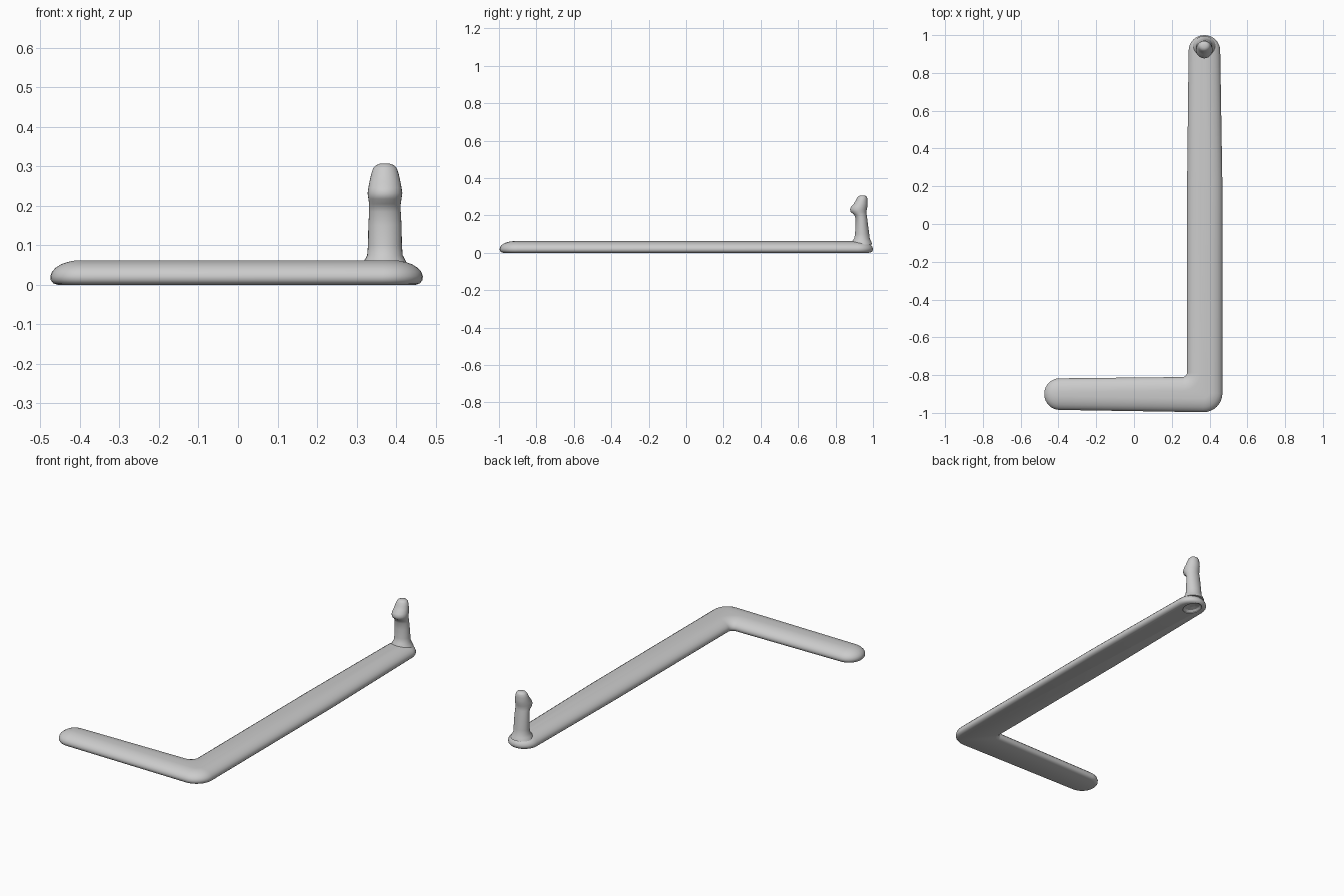
import bpy, bmesh, math
from mathutils import Vector

cube = bpy.data.objects.get("Cube")
if cube:
    bpy.data.objects.remove(cube, do_unlink=True)

grey = bpy.data.materials.new("light grey")
grey.use_nodes = True
grey.diffuse_color = (0.6, 0.6, 0.6, 1)
grey.node_tree.nodes["Principled BSDF"].inputs["Base Color"].default_value = (0.6, 0.6, 0.6, 1)


def loft(name, rings):
    """Skin a stack of equal-length rings and cap both ends."""
    bm = bmesh.new()
    loops = [[bm.verts.new(p) for p in ring] for ring in rings]
    n = len(loops[0])
    for low, high in zip(loops, loops[1:]):
        for i in range(n):
            j = (i + 1) % n
            bm.faces.new((low[i], low[j], high[j], high[i]))
    bm.faces.new(loops[0][::-1])
    bm.faces.new(loops[-1])
    bmesh.ops.recalc_face_normals(bm, faces=bm.faces)
    mesh = bpy.data.meshes.new(name)
    bm.to_mesh(mesh)
    bm.free()
    mesh.materials.append(grey)
    obj = bpy.data.objects.new(name, mesh)
    bpy.context.collection.objects.link(obj)
    return obj


def smooth(obj, degrees):
    bpy.ops.object.select_all(action="DESELECT")
    obj.select_set(True)
    bpy.context.view_layer.objects.active = obj
    bpy.ops.object.shade_smooth_by_angle(angle=math.radians(degrees))


# Outline of the L-shaped bar, counter-clockwise: x, y, corner radius
CORNERS = [(-0.475, -0.983, 0.083), (0.468, -0.998, 0.1), (0.468, 0.2, 0.5),
           (0.455, 1.0, 0.083), (0.29, 1.0, 0.083), (0.281, 0.2, 0.5),
           (0.281, -0.81, -0.025), (-0.475, -0.818, 0.081)]


def outline(inset, z, steps=8):
    """Inset the outline and round each of its corners."""
    pts = [Vector(c[:2]) for c in CORNERS]
    ring = []
    for i, (x, y, radius) in enumerate(CORNERS):
        a = (pts[i] - pts[i - 1]).normalized()
        b = (pts[(i + 1) % len(pts)] - pts[i]).normalized()
        na, nb = Vector((-a.y, a.x)), Vector((-b.y, b.x))
        miter = (na + nb) / (1 + na.dot(nb))
        corner = pts[i] + miter * inset
        r = max(radius - inset, 0.005) if radius > 0 else radius - inset
        center = corner + miter * r
        for s in range(steps + 1):
            t = s / steps
            turn = a.angle_signed(b) * t
            ca, sa = math.cos(-turn), math.sin(-turn)
            n = Vector((na.x * ca - na.y * sa, na.x * sa + na.y * ca))
            p = center - n * r
            ring.append((p.x, p.y, z))
    return ring


# Bar: flat underside, domed upper edges
SECTION = [(0.018, 0.0), (0.007, 0.004), (0.001, 0.012), (0, 0.022), (0.004, 0.033),
           (0.013, 0.043), (0.027, 0.052), (0.045, 0.058), (0.06, 0.061), (0.073, 0.062)]
bar = loft("bar", [outline(inset, z) for inset, z in SECTION])


def ellipse(x, y, z, rx, ry, n=28):
    angles = [2 * math.pi * i / n for i in range(n)]
    return [(x + rx * math.cos(a), y + ry * math.sin(a), z) for a in angles]


# Shallow oval dimple under the peg
dimple = loft("dimple_cutter", [ellipse(0.372, 0.93, z, 0.045 * k, 0.06 * k)
                                for z, k in ((-0.02, 1), (0.004, 0.97), (0.013, 0.75), (0.018, 0.3))])
dimple.hide_render = True
dimple.hide_set(True)
cut = bar.modifiers.new("dimple", "BOOLEAN")
cut.operation = "DIFFERENCE"
cut.object = dimple
smooth(bar, 40)

# Peg with a head that leans toward the front: z, y centre, y radius, x radius
PEG = [(0.045, 0.94, 0.056, 0.06), (0.062, 0.939, 0.051, 0.052), (0.075, 0.941, 0.042, 0.045),
       (0.1, 0.942, 0.038, 0.043), (0.15, 0.94, 0.033, 0.042), (0.185, 0.938, 0.031, 0.04),
       (0.205, 0.932, 0.034, 0.04), (0.218, 0.923, 0.042, 0.042), (0.232, 0.922, 0.045, 0.044),
       (0.246, 0.926, 0.044, 0.042), (0.262, 0.934, 0.037, 0.039), (0.28, 0.939, 0.031, 0.035),
       (0.295, 0.942, 0.027, 0.03), (0.303, 0.943, 0.021, 0.023), (0.307, 0.943, 0.01, 0.012)]
peg = loft("peg", [ellipse(0.372, y, z, rx, ry) for z, y, ry, rx in PEG])
smooth(peg, 60)
